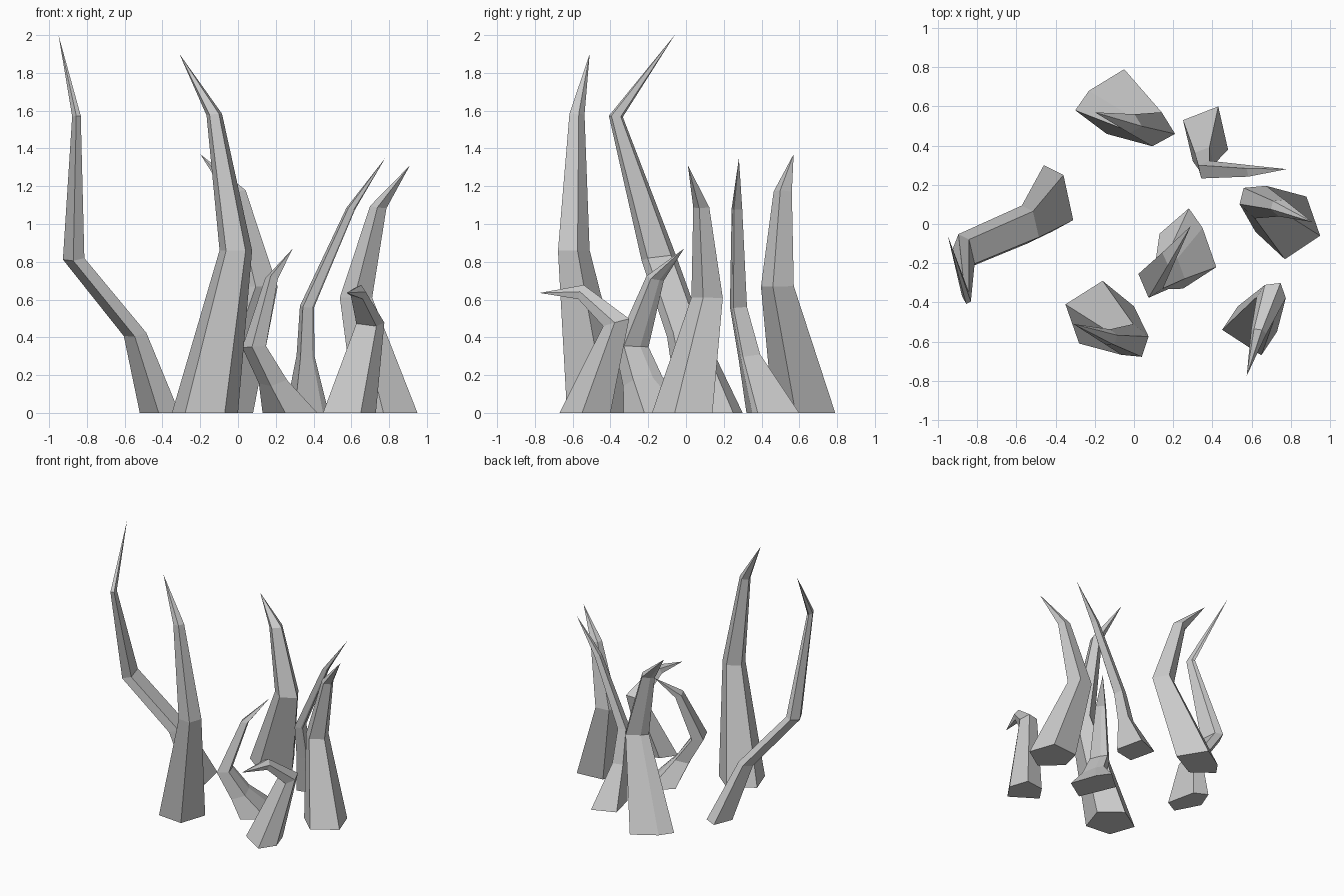
import bpy, bmesh
from mathutils import Vector

if "Cube" in bpy.data.objects:
    bpy.data.objects.remove(bpy.data.objects["Cube"])

UP = Vector((0, 0, 1))


def spike(name, base, rings, tip, tilt=0.5):
    """Five-sided spike: base outline on the ground, rings (x, y, z, radius), pointed tip."""
    pts = [Vector((x, y, 0)) for x, y in base]
    mid = sum(pts, Vector()) / len(pts)
    offs = [p - mid for p in pts]
    mean = sum(o.length for o in offs) / len(offs)
    path = [mid] + [Vector(r[:3]) for r in rings] + [Vector(tip)]
    bm = bmesh.new()
    loops = [[bm.verts.new(p) for p in pts]]
    for i, r in enumerate(rings, 1):
        # each ring leans part way towards the path direction
        tan = (path[i] - path[i - 1]).normalized() + (path[i + 1] - path[i]).normalized()
        normal = UP.lerp(tan.normalized(), tilt)
        q = UP.rotation_difference(normal)
        loops.append([bm.verts.new(path[i] + q @ (o * (r[3] / mean))) for o in offs])
    n = len(pts)
    bm.faces.new(loops[0])
    for a, b in zip(loops, loops[1:]):
        for k in range(n):
            bm.faces.new((a[k], a[(k + 1) % n], b[(k + 1) % n], b[k]))
    apex = bm.verts.new(tip)
    for k in range(n):
        bm.faces.new((loops[-1][k], loops[-1][(k + 1) % n], apex))
    bmesh.ops.recalc_face_normals(bm, faces=bm.faces)
    me = bpy.data.meshes.new(name)
    bm.to_mesh(me)
    bm.free()
    bpy.context.collection.objects.link(bpy.data.objects.new(name, me))


# tall spikes on the left and front
spike("left_spike",
      [(-.46, .30), (-.52, .15), (-.42, -.04), (-.31, .02), (-.36, .25)],
      [(-.545, 0, .42, .085), (-.87, -.14, .82, .08), (-.855, -.37, 1.57, .032)],
      (-.95, -.06, 2.0))
spike("front_spike",
      [(-.16, -.29), (-.35, -.41), (-.28, -.61), (-.07, -.63), (0, -.42)],
      [(-.01, -.60, .86, .09), (-.125, -.58, 1.58, .043)],
      (-.31, -.51, 1.9), 0.3)

# medium spikes at the back and right
spike("back_spike",
      [(-.05, .79), (-.23, .68), (-.30, .58), (-.14, .46), (.08, .58)],
      [(.10, .48, .67, .09), (-.02, .51, 1.17, .05)],
      (-.20, .57, 1.37), 0.3)
spike("back_right_spike",
      [(.25, .53), (.30, .32), (.45, .35), (.48, .38), (.43, .60)],
      [(.365, .325, .3, .058), (.37, .27, .56, .045), (.60, .265, 1.08, .028)],
      (.78, .28, 1.35))
spike("right_spike",
      [(.95, -.06), (.88, .14), (.66, .12), (.62, -.04), (.77, -.18)],
      [(.62, .12, .61, .09), (.74, .085, 1.09, .046)],
      (.91, .01, 1.31), 0.3)

# small hooked spikes
spike("middle_spike",
      [(.28, .08), (.13, -.05), (.25, -.33), (.42, -.22), (.35, -.02)],
      [(.19, -.22, .17, .09), (.09, -.28, .35, .075), (.18, -.16, .71, .04)],
      (.29, -.01, .87))
spike("front_right_spike",
      [(.45, -.54), (.65, -.67), (.73, -.55), (.68, -.40), (.53, -.42)],
      [(.71, -.36, .48, .075), (.64, -.55, .64, .042)],
      (.575, -.775, .635), 1.0)
